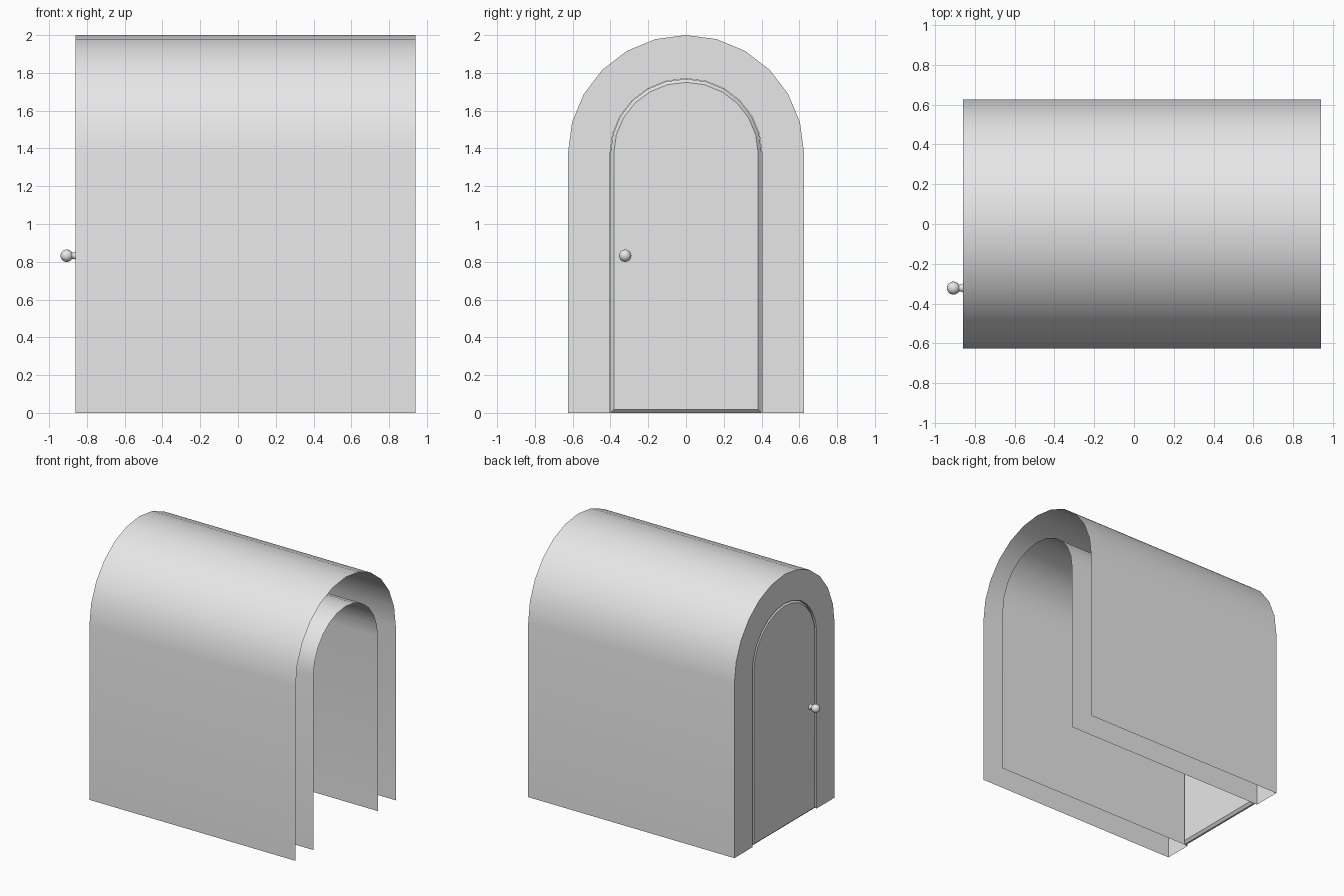
import bpy, bmesh, math

if "Cube" in bpy.data.objects:
    bpy.data.objects.remove(bpy.data.objects["Cube"])

X0, X1 = -0.86, 0.94      # door end and open end
SPRING = 1.375            # height where the arches start

grey = bpy.data.materials.new("light grey")
grey.diffuse_color = (0.8, 0.8, 0.8, 1)
grey.use_nodes = True
grey.node_tree.nodes["Principled BSDF"].inputs["Base Color"].default_value = grey.diffuse_color


def arch(half_width, rise, bottom=0.0, steps=12):
    """Arch outline in (y, z), from one foot over the top to the other."""
    pts = [(-half_width, bottom)]
    for i in range(steps + 1):
        a = math.pi * i / steps
        pts.append((-half_width * math.cos(a), SPRING + rise * math.sin(a)))
    return pts + [(half_width, bottom)]


def ring(bm, x, outline):
    return [bm.verts.new((x, y, z)) for y, z in outline]


def bridge(bm, a, b, closed=False):
    n = len(a)
    for i in range(n if closed else n - 1):
        j = (i + 1) % n
        bm.faces.new((a[i], a[j], b[j], b[i]))


def finish(name, bm, angle=30):
    bmesh.ops.recalc_face_normals(bm, faces=bm.faces)
    mesh = bpy.data.meshes.new(name)
    bm.to_mesh(mesh)
    bm.free()
    mesh.materials.append(grey)
    ob = bpy.data.objects.new(name, mesh)
    bpy.context.collection.objects.link(ob)
    bpy.ops.object.select_all(action='DESELECT')
    ob.select_set(True)
    bpy.context.view_layer.objects.active = ob
    bpy.ops.object.shade_smooth_by_angle(angle=math.radians(angle))
    return ob


# Tunnel: outer skin, end wall around the doorway, inner skin
bm = bmesh.new()
outer, inner = arch(0.625, 0.625), arch(0.402, 0.395)
loops = [ring(bm, X1, outer), ring(bm, X0, outer),
         ring(bm, X0, inner), ring(bm, X1, inner)]
for a, b in zip(loops, loops[1:]):
    bridge(bm, a, b)
finish("tunnel", bm)

# Door: thin slab with chamfered rims on both faces
THICK, CH = 0.05, 0.018
bm = bmesh.new()
full = arch(0.4, 0.393)
small = arch(0.4 - CH, 0.393 - CH, CH)
loops = [ring(bm, X0, small), ring(bm, X0 + CH, full),
         ring(bm, X0 + THICK - CH, full), ring(bm, X0 + THICK, small)]
for a, b in zip(loops, loops[1:]):
    bridge(bm, a, b, closed=True)
bm.faces.new(loops[0])
bm.faces.new(loops[-1])
finish("door", bm)


# Knobs: turned profile of (distance from door, radius), one on each face
def knob(name, x, direction):
    profile = [(0, 0.022), (0.008, 0.018), (0.014, 0.017)]
    for i in range(8):
        a = math.radians(150 - 150 * i / 7)
        profile.append((0.047 + 0.033 * math.cos(a), 0.033 * math.sin(a)))
    bm = bmesh.new()
    n, prev = 16, None
    for d, r in profile:
        pts = [(-0.322 + r * math.cos(2 * math.pi * k / n),
                0.832 + r * math.sin(2 * math.pi * k / n)) for k in range(n)]
        cur = ring(bm, x + direction * d, pts)
        if prev:
            bridge(bm, prev, cur, closed=True)
        prev = cur
    bmesh.ops.remove_doubles(bm, verts=bm.verts, dist=0.0005)
    finish(name, bm, 50)


knob("outside_knob", X0, -1)
knob("inside_knob", X0 + THICK, 1)
